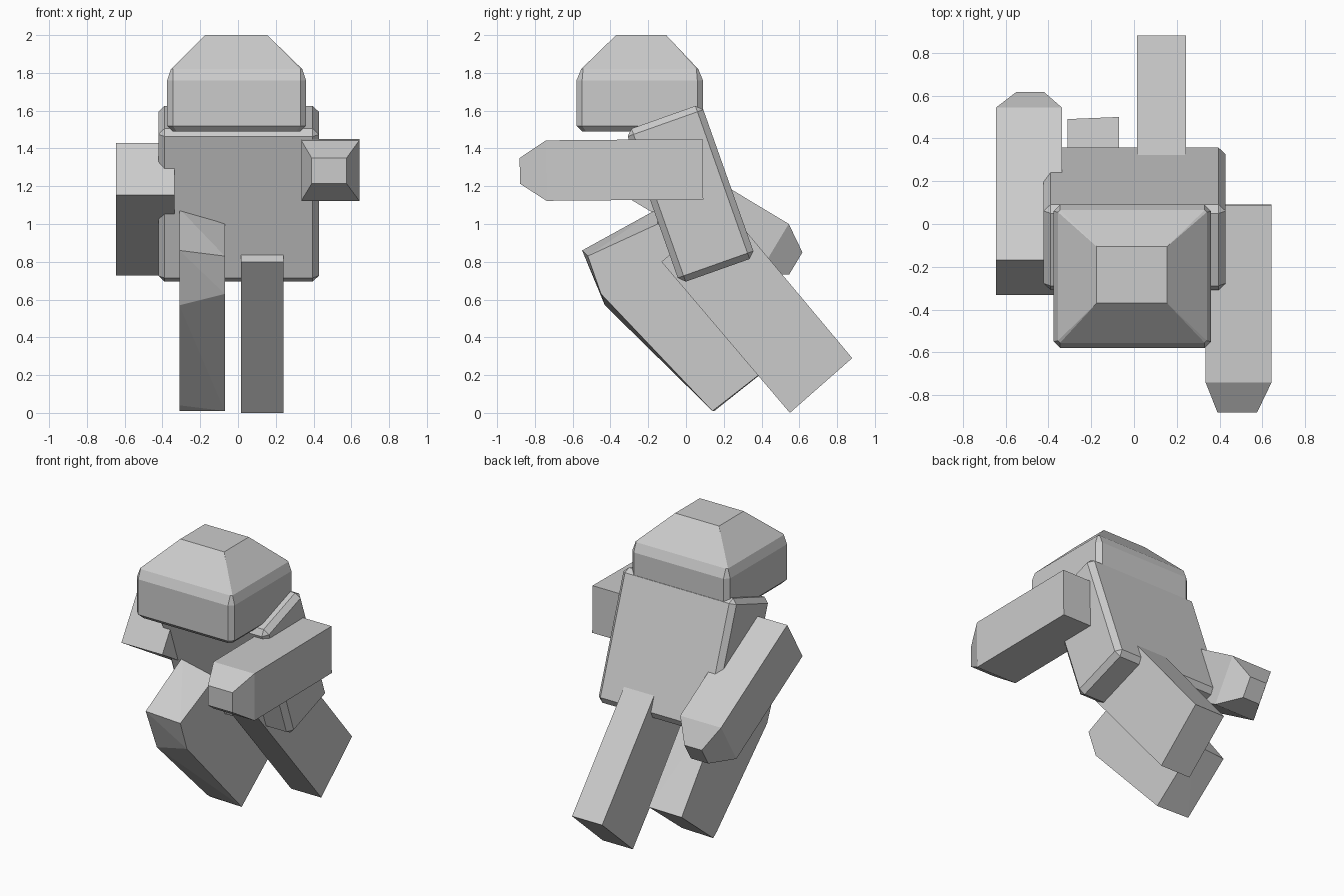
import bpy, bmesh
from math import radians
from mathutils import Matrix, Vector

if "Cube" in bpy.data.objects:
    bpy.data.objects.remove(bpy.data.objects["Cube"])


def finish(name, bm):
    bmesh.ops.recalc_face_normals(bm, faces=bm.faces)
    mesh = bpy.data.meshes.new(name)
    bm.to_mesh(mesh)
    bm.free()
    obj = bpy.data.objects.new(name, mesh)
    bpy.context.collection.objects.link(obj)
    return obj


def hull(name, points):
    """Flat-faced convex block through the given points."""
    bm = bmesh.new()
    for p in points:
        bm.verts.new(p)
    bmesh.ops.convex_hull(bm, input=bm.verts)
    loose = [v for v in bm.verts if not v.link_faces]
    bmesh.ops.delete(bm, geom=loose, context='VERTS')
    bmesh.ops.dissolve_limit(bm, angle_limit=radians(1), verts=bm.verts, edges=bm.edges)
    return finish(name, bm)


def ring(x0, x1, y0, y1, z, c):
    """Rectangle with chamfered corners at height z."""
    return [(x, y, z) for x in (x0, x1) for y in (y0 + c, y1 - c)] + \
           [(x, y, z) for x in (x0 + c, x1 - c) for y in (y0, y1)]


# Head: chamfered block with a tapered crown
hull("head",
     ring(-0.345, 0.33, -0.55, 0.06, 1.49, 0.02)
     + ring(-0.375, 0.36, -0.58, 0.09, 1.52, 0.03)
     + ring(-0.375, 0.36, -0.58, 0.09, 1.76, 0.03)
     + ring(-0.355, 0.34, -0.555, 0.065, 1.82, 0.01)
     + [(x, y, 2.0) for x in (-0.175, 0.155) for y in (-0.37, -0.105)])

# Torso: bevelled box leaning forward
bm = bmesh.new()
bmesh.ops.create_cube(bm, size=1)
bmesh.ops.scale(bm, vec=(0.85, 0.425, 0.86), verts=bm.verts)
bmesh.ops.bevel(bm, geom=bm.edges[:], offset=0.033, segments=1, affect='EDGES')
torso = finish("torso", bm)
torso.matrix_world = Matrix.Translation((0.003, 0.024, 1.16)) @ Matrix.Rotation(radians(19.5), 4, 'X')


def arm(name, x0, x1, tip, shoulder, angle):
    """Arm running along local -y from the shoulder, hand end tapered."""
    turn = Matrix.Rotation(radians(angle), 3, 'X')
    pts = [(x, y, z) for x in (x0, x1) for y in (0, -0.83) for z in (-0.16, 0.16)]
    pts += [(x, -0.97, z) for x in tip for z in (-0.068, 0.068)]
    return hull(name, [turn @ Vector(p) + Vector(shoulder) for p in pts])


# Arms: one reaching forward, one swinging down behind
arm("forward_arm", 0.335, 0.642, (0.39, 0.575), (0, 0.09, 1.29), 0.5)
arm("backward_arm", -0.645, -0.337, (-0.55, -0.42), (0, -0.25, 1.291), 149)


def leg(name, outer, inner, x0, x1):
    """Leg block between two side profiles (y, z)."""
    return hull(name, [(x0, y, z) for y, z in outer] + [(x1, y, z) for y, z in inner])


# Straight leg pushed back
straight = [(-0.13, 0.80), (0.55, 0.0), (0.88, 0.29), (0.21, 1.09)]
leg("straight_leg", straight, straight, 0.015, 0.242)

# Bent leg with raised knee
leg("bent_leg",
    [(-0.55, 0.86), (-0.43, 0.57), (0.11, 0.04), (0.15, 0.01), (0.49, 0.28), (-0.02, 0.95), (-0.15, 1.08)],
    [(-0.52, 0.83), (-0.45, 0.63), (0.14, 0.01), (0.50, 0.29), (0.0, 0.92), (-0.15, 1.0)],
    -0.31, -0.07)
